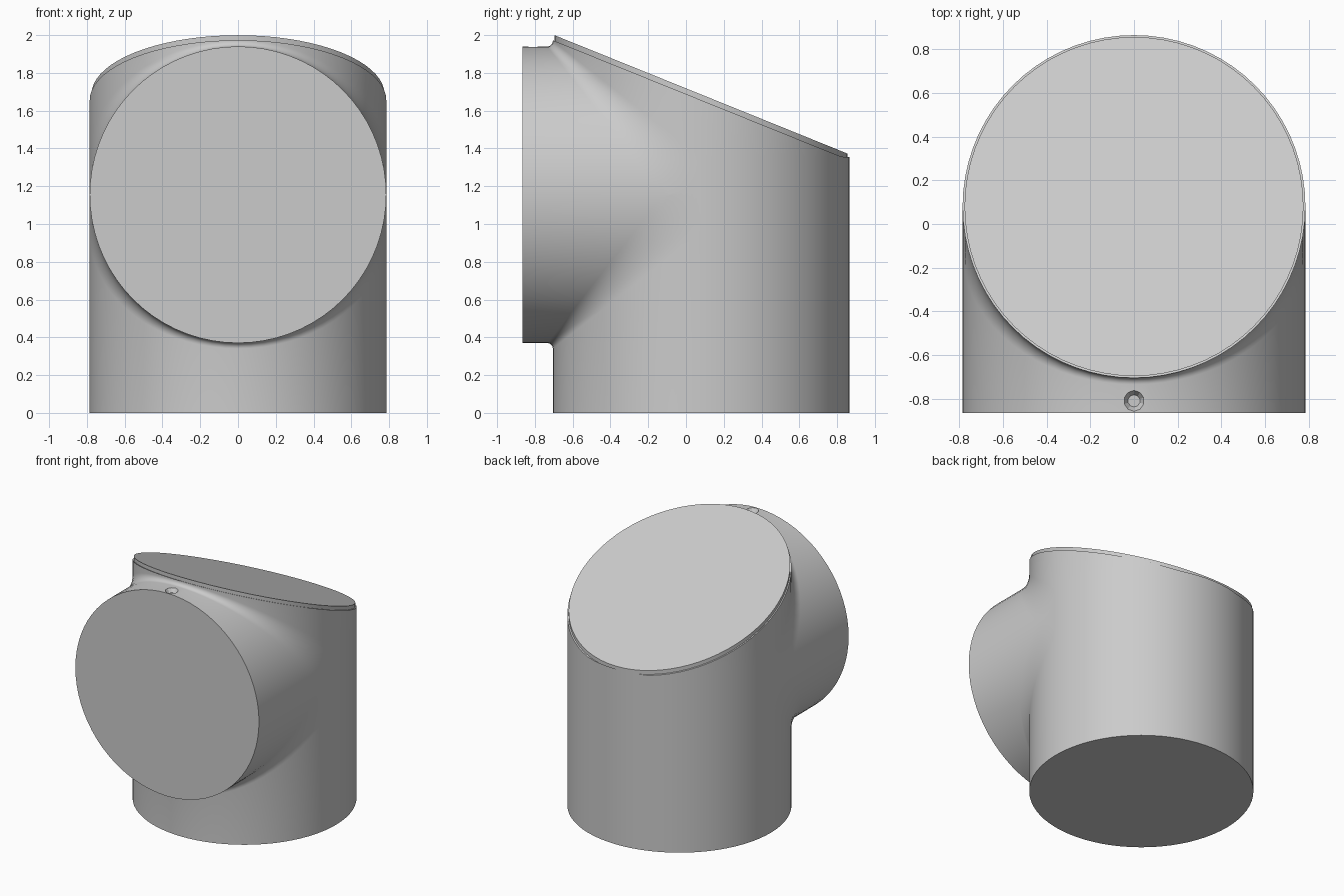
import bpy, bmesh
from math import sin, cos, pi

R = 0.785          # radius of both tubes
AXIS_Y = 0.08      # upright tube axis
AXIS_Z = 1.155     # side branch axis
FRONT = -0.865     # branch end
N = 36             # steps per half circle
ARC = 8            # steps across the fillet

cube = bpy.data.objects.get("Cube")
if cube:
    bpy.data.objects.remove(cube)

grey = bpy.data.materials.new("light_grey")
grey.use_nodes = True
grey.diffuse_color = (0.6, 0.6, 0.6, 1)
grey.node_tree.nodes["Principled BSDF"].inputs["Base Color"].default_value = (0.6, 0.6, 0.6, 1)


def slant(y):
    """Height of the sloping top of the upright tube."""
    return 1.973 - 0.404 * (y + 0.705)


def loft(bm, columns):
    rows = [[bm.verts.new(p) for p in col] for col in columns]
    for a, b in zip(rows, rows[1:]):
        for i in range(len(a) - 1):
            bm.faces.new((a[i], a[i + 1], b[i + 1], b[i]))


def finish(bm, name):
    """Weld, cap the open loops and make a smooth object."""
    bmesh.ops.remove_doubles(bm, verts=bm.verts, dist=0.0005)
    bmesh.ops.holes_fill(bm, edges=[e for e in bm.edges if e.is_boundary], sides=0)
    bmesh.ops.recalc_face_normals(bm, faces=bm.faces)
    mesh = bpy.data.meshes.new(name)
    bm.to_mesh(mesh)
    bm.free()
    obj = bpy.data.objects.new(name, mesh)
    bpy.context.collection.objects.link(obj)
    mesh.materials.append(grey)
    return obj


def smooth(obj):
    bpy.ops.object.select_all(action='DESELECT')
    obj.select_set(True)
    bpy.context.view_layer.objects.active = obj
    bpy.ops.object.shade_smooth_by_angle(angle=0.5)


def fillet(s):
    """Fillet leg: narrow above and below, wide at the sides."""
    return 0.03 + 0.17 * (1 - s)


# Pipe body: branch wall, fillet and front half of the upright wall
bm = bmesh.new()
angles = [pi * i / N for i in range(N + 1)]
for side in (1, -1):
    columns = []
    for t in angles:
        x, s = R * cos(t), abs(sin(t))
        g = fillet(s)
        d = R * s + g
        col = [(x, FRONT, AXIS_Z + side * R * s)]
        for k in range(ARC + 1):
            a = pi / 2 * k / ARC
            col.append((x, AXIS_Y - d + g * sin(a), AXIS_Z + side * (d - g * cos(a))))
        y = AXIS_Y - R * s
        col.append((x, y, slant(y) if side > 0 else 0))
        columns.append(col)
    loft(bm, columns)

# Back half of the upright wall
g = fillet(0)
columns = []
for t in angles:
    x, y = R * cos(t), AXIS_Y + R * sin(t)
    columns.append([(x, y, z) for z in (0, AXIS_Z - g, AXIS_Z + g, slant(y))])
loft(bm, columns)
body = finish(bm, "pipe_body")

# Countersunk hole on top of the branch
bpy.ops.mesh.primitive_cone_add(vertices=10, radius1=0.028, radius2=0.068, depth=0.06,
                                location=(0, -0.81, AXIS_Z + R))
cutter = bpy.context.object
cutter.name = "hole_cutter"
cutter.hide_render = True
cut = body.modifiers.new("hole", 'BOOLEAN')
cut.operation = 'DIFFERENCE'
cut.solver = 'EXACT'
cut.object = cutter
bpy.context.view_layer.objects.active = body
bpy.ops.object.modifier_apply(modifier=cut.name)
bpy.data.objects.remove(cutter)
smooth(body)

# Thin sloping lid
bm = bmesh.new()
columns = []
for i in range(2 * N + 1):
    t = pi * i / N
    x, y = 0.776 * cos(t), AXIS_Y + 0.776 * sin(t)
    columns.append([(x, y, slant(y) - 0.01), (x, y, slant(y) + 0.03)])
loft(bm, columns)
smooth(finish(bm, "sloping_lid"))
